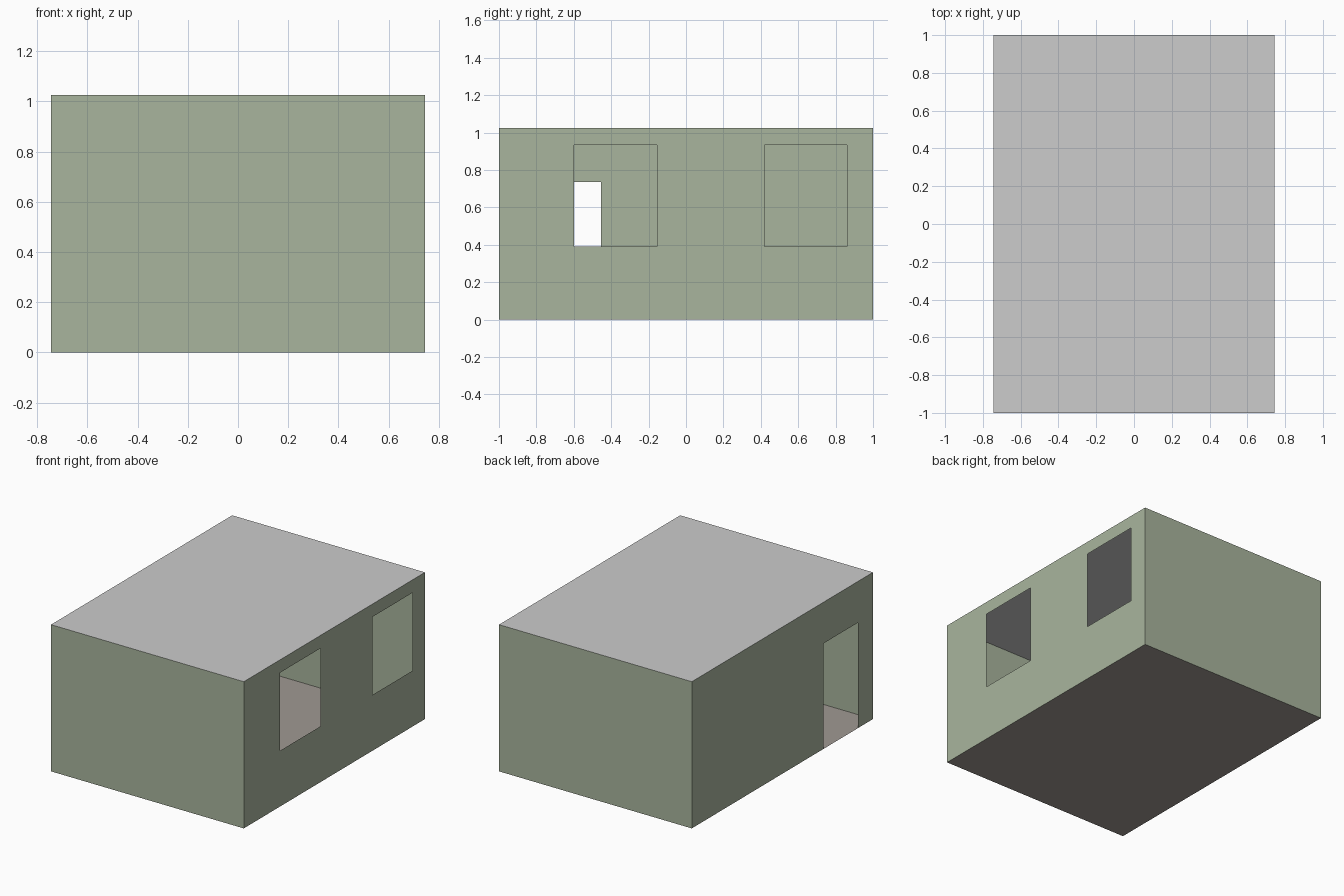
import bpy, bmesh
from mathutils import Vector

if "Cube" in bpy.data.objects:
    bpy.data.objects.remove(bpy.data.objects["Cube"])

W, D, H = 0.745, 1.0, 1.025          # half width, half depth, height


def srgb(*c):
    lin = [((v / 255 + 0.055) / 1.055) ** 2.4 for v in c]
    return (*lin, 1.0)


def material(name, colour):
    m = bpy.data.materials.new(name)
    m.diffuse_color = colour
    m.use_nodes = True
    m.node_tree.nodes["Principled BSDF"].inputs["Base Color"].default_value = m.diffuse_color
    return m


green = material("sage_green_wall", srgb(169, 181, 158))
grey = material("light_grey_ceiling", srgb(204, 204, 204))
taupe = material("taupe_floor", srgb(160, 153, 147))


def panel(name, mat, origin, u, v, width, height, holes=()):
    """Flat sheet spanned by u and v, with rectangular openings (u0, u1, v0, v1)."""
    origin, u, v = Vector(origin), Vector(u), Vector(v)
    us = sorted({0, width, *(c for h in holes for c in h[:2])})
    vs = sorted({0, height, *(c for h in holes for c in h[2:])})
    bm = bmesh.new()
    for a0, a1 in zip(us, us[1:]):
        for b0, b1 in zip(vs, vs[1:]):
            a, b = (a0 + a1) / 2, (b0 + b1) / 2
            if any(h[0] < a < h[1] and h[2] < b < h[3] for h in holes):
                continue
            bm.faces.new([bm.verts.new(origin + u * s + v * t)
                          for s, t in ((a0, b0), (a1, b0), (a1, b1), (a0, b1))])
    bmesh.ops.remove_doubles(bm, verts=bm.verts, dist=1e-5)
    mesh = bpy.data.meshes.new(name)
    bm.to_mesh(mesh)
    bm.free()
    mesh.materials.append(mat)
    bpy.context.collection.objects.link(bpy.data.objects.new(name, mesh))


X, Y, Z = (1, 0, 0), (0, 1, 0), (0, 0, 1)

# floor and ceiling sheets
panel("floor", taupe, (-W, -D, 0), X, Y, 2 * W, 2 * D)
panel("ceiling", grey, (-W, -D, H), X, Y, 2 * W, 2 * D)

# plain front and back walls
panel("front_wall", green, (-W, -D, 0), X, Z, 2 * W, H)
panel("back_wall", green, (W, D, 0), (-1, 0, 0), Z, 2 * W, H)

# right wall with two windows (measured from the front corner)
panel("right_wall", green, (W, -D, 0), Y, Z, 2 * D, H,
      [(0.40, 0.845, 0.39, 0.935), (1.42, 1.86, 0.39, 0.935)])

# left wall with a doorway reaching the floor (measured from the back corner)
panel("left_wall", green, (-W, D, 0), (0, -1, 0), Z, 2 * D, H,
      [(1.455, 1.835, 0, 0.737)])
